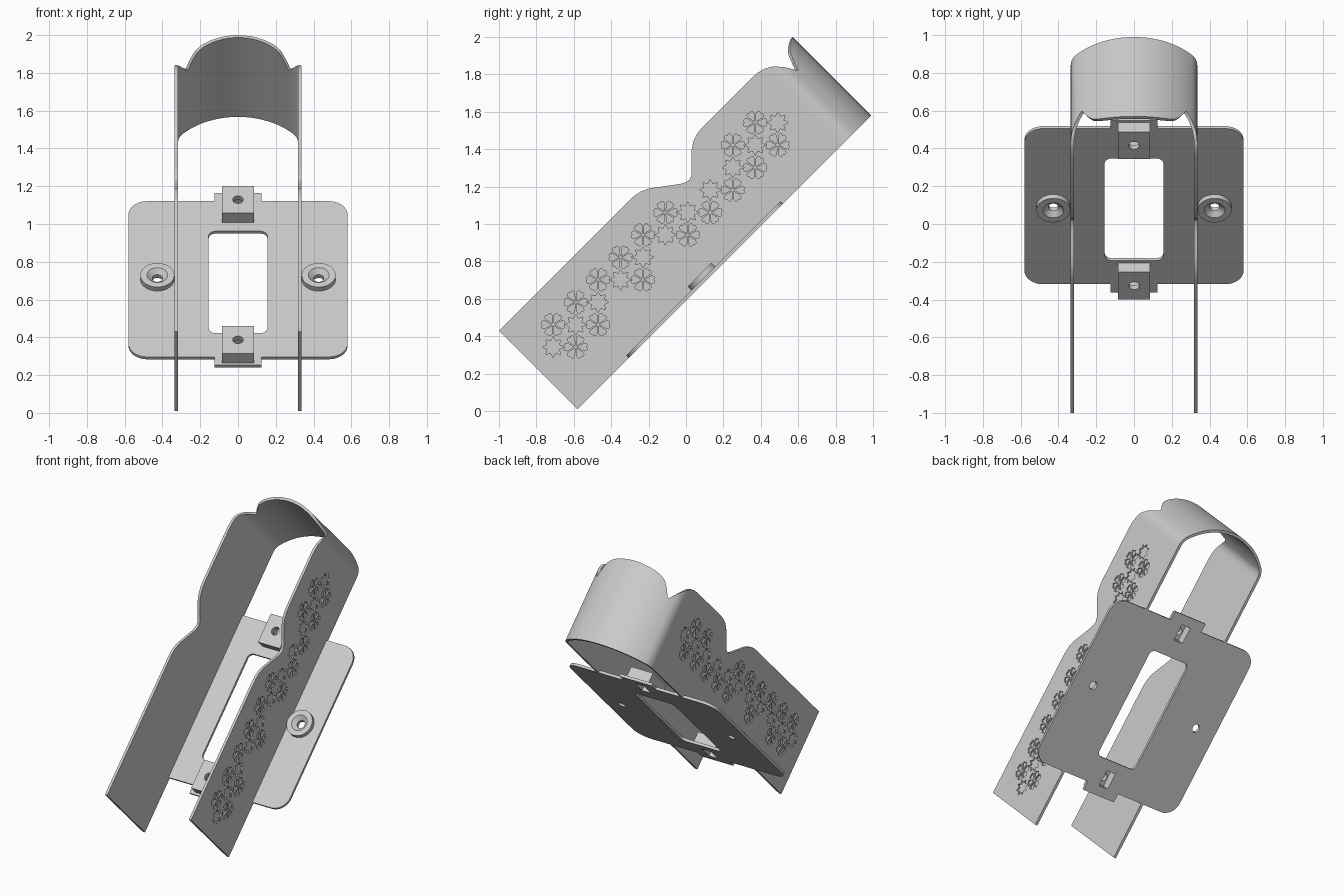
import bpy, bmesh, math
from mathutils import Vector

old = bpy.data.objects.get("Cube")
if old:
    bpy.data.objects.remove(old, do_unlink=True)

grey = bpy.data.materials.new("light grey")
grey.use_nodes = True
grey.diffuse_color = (0.6, 0.6, 0.6, 1)
grey.node_tree.nodes["Principled BSDF"].inputs["Base Color"].default_value = (0.6, 0.6, 0.6, 1)

S = math.sqrt(0.5)
LOW, HIGH = 0.417, 1.011          # bracket depth range, square to the plate
START, END = -0.403, 1.817        # bracket range along the slope
HALF, THICK = 0.335, 0.018        # half width and sheet thickness
PLATE_TOP = 0.435


def tilt(x, u, v):
    """x across, u up the 45 degree slope, v square to it."""
    return Vector((x, (u - v) * S, (u + v) * S))


def sideways(a, b, x):
    return Vector((x, a, b))


def finish(name, bm):
    bmesh.ops.recalc_face_normals(bm, faces=bm.faces)
    mesh = bpy.data.meshes.new(name)
    bm.to_mesh(mesh)
    bm.free()
    mesh.materials.append(grey)
    ob = bpy.data.objects.new(name, mesh)
    bpy.context.collection.objects.link(ob)
    return ob


def add_prism(bm, pts, low, high, place=tilt):
    a = [bm.verts.new(place(*p, low)) for p in pts]
    b = [bm.verts.new(place(*p, high)) for p in pts]
    bm.faces.new(a)
    bm.faces.new(b)
    for i in range(len(a)):
        j = (i + 1) % len(a)
        bm.faces.new((a[i], a[j], b[j], b[i]))


def circle(cx, cy, r, n=32):
    return [(cx + r * math.cos(math.tau * i / n), cy + r * math.sin(math.tau * i / n)) for i in range(n)]


def rounded(cu, w, h, r, tab=None):
    """Rounded rectangle of half sizes w, h; tab = (half width, length) on both ends."""
    pts = []
    for k, (sx, su) in enumerate(((1, 1), (-1, 1), (-1, -1), (1, -1))):
        for i in range(9):
            a = math.pi / 2 * (k + i / 8)
            pts.append((sx * (w - r) + r * math.cos(a), cu + su * (h - r) + r * math.sin(a)))
        if tab and k in (0, 2):
            for x, e in ((sx, 0), (sx, 1), (-sx, 1), (-sx, 0)):
                pts.append((x * tab[0], cu + su * (h + e * tab[1])))
    return pts


def combine(target, bm, operation):
    cutter = finish("helper", bm)
    cutter.hide_render = True
    mod = target.modifiers.new("cut", 'BOOLEAN')
    mod.operation, mod.solver, mod.object = operation, 'EXACT', cutter
    bpy.context.view_layer.objects.active = target
    bpy.ops.object.modifier_apply(modifier=mod.name)
    bpy.data.objects.remove(cutter, do_unlink=True)


def smooth(ob):
    bpy.ops.object.select_all(action='DESELECT')
    ob.select_set(True)
    bpy.context.view_layer.objects.active = ob
    bpy.ops.object.shade_smooth_by_angle(angle=math.radians(30))


# Wavy upper edge of the bracket: slope position, depth
edge = [(START, HIGH), (0.58, HIGH), (0.62, 1.009), (0.66, 1.0), (0.7, 0.982),
        (0.78, 0.923), (0.84, 0.878), (0.866, 0.865), (0.89, 0.861), (0.915, 0.872),
        (0.965, 0.922), (1.01, 0.967), (1.05, 0.993), (1.09, 1.006), (1.13, HIGH),
        (1.51, HIGH), (1.55, 1.008), (1.59, 0.998), (1.63, 0.975), (1.67, 0.932),
        (1.711, 0.863), (1.73, 0.915), (1.75, 0.962), (1.77, 0.984), (1.79, 0.997),
        (END, HIGH)]


def edge_height(u):
    for (a, p), (b, q) in zip(edge, edge[1:]):
        if u <= b:
            return p + (q - p) * (u - a) / (b - a)
    return HIGH


# Bracket: a bent sheet with two straight legs and an arched end
rise = 0.169
radius = (HALF ** 2 + rise ** 2) / (2 * rise)
centre = END - radius
half_path = [Vector((HALF, u)) for u, v in edge if u < 1.6]
sweep = math.asin(HALF / radius) * 0.9
p0, p1 = Vector((HALF, 1.605)), Vector((HALF, END - rise))
p2 = Vector((radius * math.sin(sweep), centre + radius * math.cos(sweep)))
for i in range(8):
    t = i / 8
    half_path.append(p0 * (1 - t) ** 2 + p1 * 2 * t * (1 - t) + p2 * t * t)
for i in range(37):
    a = sweep * (1 - i / 36)
    half_path.append(Vector((radius * math.sin(a), centre + radius * math.cos(a))))
path = half_path + [Vector((-p.x, p.y)) for p in reversed(half_path[:-1])]

bm = bmesh.new()
rings = []
for i, p in enumerate(path):
    d = (path[min(i + 1, len(path) - 1)] - path[max(i - 1, 0)]).normalized()
    q = p + Vector((-d.y, d.x)) * THICK
    top = edge_height(p.y)
    rings.append([bm.verts.new(tilt(s.x, s.y, v)) for s, v in ((p, LOW), (p, top), (q, top), (q, LOW))])
for a, b in zip(rings, rings[1:]):
    for k in range(4):
        m = (k + 1) % 4
        bm.faces.new((a[k], a[m], b[m], b[k]))
bm.faces.new(rings[0])
bm.faces.new(rings[-1])
bracket = finish("bent_bracket", bm)

# Engraved stars and six-petal flowers on both outer sides
STEP = 0.12
stars = [(i, i) for i in range(11)]
flowers = [(i, i + 1) for i in (0, 1, 2, 3, 4, 5, 8, 9)] + [(i + 1, i) for i in (0, 1, 3, 5, 6, 7, 8, 9)]
petal = [(0.008, 0), (0.045, -0.02), (0.058, -0.018), (0.062, -0.01),
         (0.057, 0), (0.062, 0.01), (0.058, 0.018), (0.045, 0.02)]
bm = bmesh.new()
for side in (-1, 1):
    low, high = side * (HALF - 0.009), side * (HALF + 0.02)
    for kind, spots in (("star", stars), ("flower", flowers)):
        for i, j in spots:
            y, z = -0.71 + STEP * i, 0.342 + STEP * j
            if kind == "star":
                pts = []
                for k in range(16):
                    a, r = math.pi * k / 8, (0.056, 0.034)[k % 2]
                    pts.append((y + r * math.cos(a), z + r * math.sin(a)))
                add_prism(bm, pts, low, high, lambda a, b, x: sideways(a, b, x))
                continue
            for k in range(6):
                c, s = math.cos(math.pi * k / 3), math.sin(math.pi * k / 3)
                pts = [(y + a * c - b * s, z + a * s + b * c) for a, b in petal]
                add_prism(bm, pts, low, high, sideways)
combine(bracket, bm, 'DIFFERENCE')
smooth(bracket)

# Mounting plate with end tabs
MID = 0.567
bm = bmesh.new()
add_prism(bm, rounded(MID, 0.58, 0.583, 0.1, (0.125, 0.06)), LOW, PLATE_TOP)
plate = finish("mounting_plate", bm)

# Clip blocks standing on the tabs
blocks = (MID - 0.525, MID + 0.525)
bm = bmesh.new()
for u in blocks:
    add_prism(bm, [(-0.085, u - 0.102), (0.085, u - 0.102), (0.085, u + 0.102), (-0.085, u + 0.102)],
              LOW + 0.006, 0.505)
combine(plate, bm, 'UNION')

# Window, screw holes, and pockets under the blocks
bm = bmesh.new()
add_prism(bm, rounded(0.544, 0.155, 0.381, 0.035), 0.4, 0.47)
for x in (-0.427, 0.427):
    add_prism(bm, circle(x, MID, 0.027), 0.4, 0.47)
for u in blocks:
    add_prism(bm, [(-0.035, u - 0.055), (0.035, u - 0.055), (0.035, u + 0.055), (-0.035, u + 0.055)], 0.4, 0.475)
combine(plate, bm, 'DIFFERENCE')
bm = bmesh.new()
for u in blocks:
    add_prism(bm, circle(0, u, 0.028), 0.46, 0.53)
combine(plate, bm, 'DIFFERENCE')
smooth(plate)

# Countersunk screw collars
collar = ((0.09, -0.003), (0.09, 0.03), (0.055, 0.03), (0.027, 0.006), (0.027, -0.003))
for side, x in (("right", -0.427), ("left", 0.427)):
    bm = bmesh.new()
    loops = [[bm.verts.new(tilt(a, b, PLATE_TOP + h)) for a, b in circle(x, MID, r, 40)] for r, h in collar]
    for a, b in zip(loops, loops[1:] + loops[:1]):
        for i in range(40):
            j = (i + 1) % 40
            bm.faces.new((a[i], a[j], b[j], b[i]))
    smooth(finish(side + "_screw_collar", bm))
